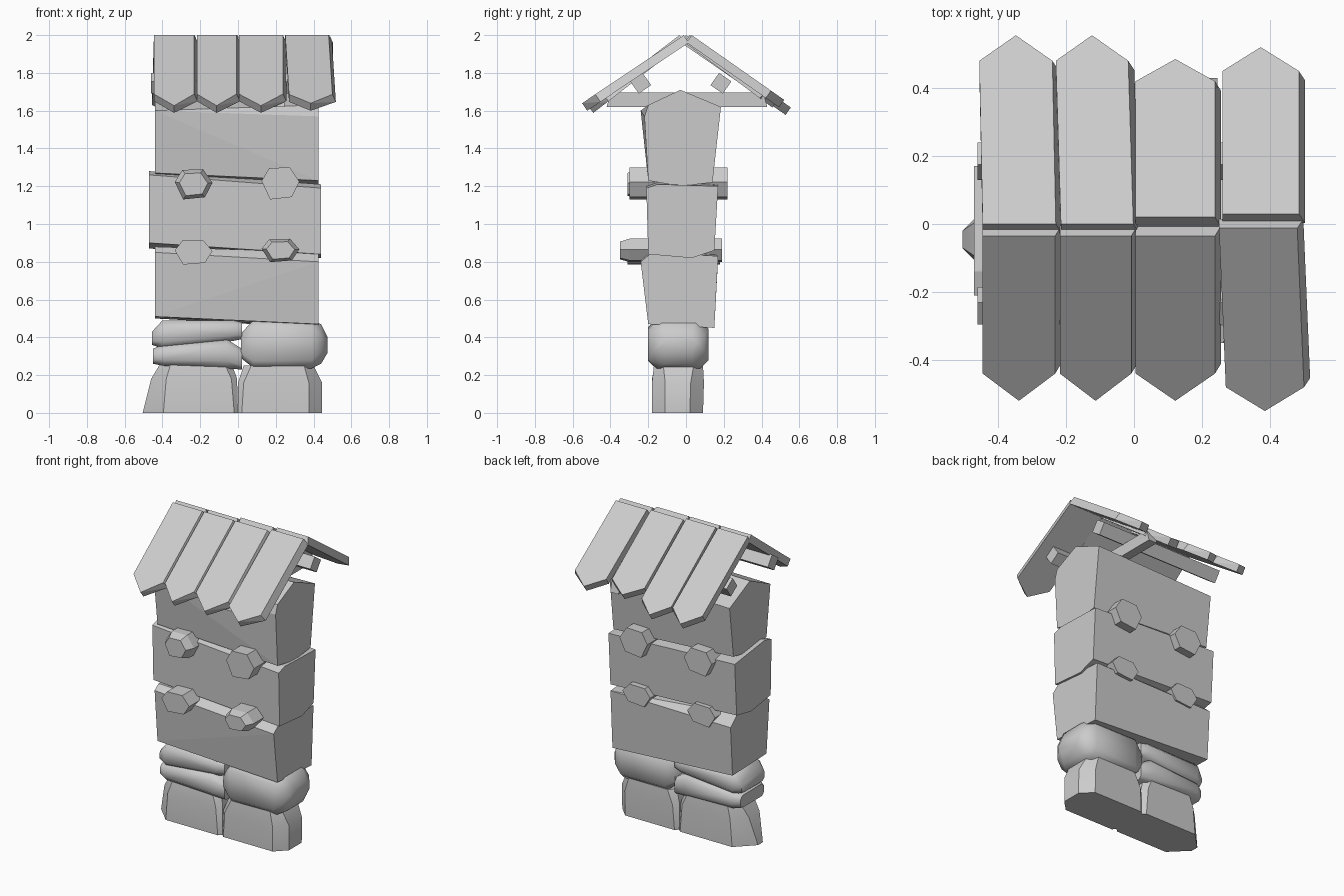
import bpy, bmesh, math
from mathutils import Vector

if "Cube" in bpy.data.objects:
    bpy.data.objects.remove(bpy.data.objects["Cube"])

grey = bpy.data.materials.new("plain grey")
grey.diffuse_color = (0.6, 0.6, 0.6, 1)
grey.use_nodes = True
grey.node_tree.nodes["Principled BSDF"].inputs["Base Color"].default_value = grey.diffuse_color


def hull(name, pts, smooth=None):
    """Convex faceted solid around the given points."""
    bm = bmesh.new()
    for p in pts:
        bm.verts.new(p)
    bmesh.ops.convex_hull(bm, input=bm.verts[:])
    junk = [v for v in bm.verts if not v.link_faces]
    bmesh.ops.delete(bm, geom=junk, context='VERTS')
    bmesh.ops.dissolve_limit(bm, angle_limit=math.radians(1.5),
                             verts=bm.verts[:], edges=bm.edges[:])
    bmesh.ops.recalc_face_normals(bm, faces=bm.faces[:])
    me = bpy.data.meshes.new(name)
    bm.to_mesh(me)
    bm.free()
    if smooth:
        me.polygons.foreach_set("use_smooth", [True] * len(me.polygons))
        me.set_sharp_from_angle(angle=math.radians(smooth))
    me.materials.append(grey)
    ob = bpy.data.objects.new(name, me)
    bpy.context.collection.objects.link(ob)
    return ob


def octagon(a0, a1, b0, b1, c0, c1):
    """Rectangle with cut corners: cut c0 on the a0 side, c1 on the a1 side."""
    d0, d1 = min(c0, 0.45 * (b1 - b0)), min(c1, 0.45 * (b1 - b0))
    return [(a0 + c0, b0), (a1 - c1, b0), (a1, b0 + d1), (a1, b1 - d1),
            (a1 - c1, b1), (a0 + c0, b1), (a0, b1 - d0), (a0, b0 + d0)]


def wall_block(name, left, right, xl, xr):
    """Hull between a left and a right (y, z) end profile."""
    hull(name, [(xl, y, z) for y, z in left] + [(xr, y, z) for y, z in right])


# Wall: three stacked, slightly crooked blocks
wall_block("wall_block_lower",
           [(-0.2, 0.51), (0.15, 0.5), (0.17, 0.82), (0.1, 0.88), (-0.19, 0.88), (-0.23, 0.85)],
           [(-0.2, 0.47), (0.15, 0.45), (0.17, 0.83), (0.02, 0.84), (-0.18, 0.85), (-0.24, 0.80)],
           -0.44, 0.425)
wall_block("wall_block_middle",
           [(-0.2, 0.9), (0.0, 0.87), (0.15, 0.9), (0.17, 1.24), (-0.14, 1.28), (-0.21, 1.26)],
           [(-0.2, 0.84), (0.03, 0.82), (0.15, 0.86), (0.17, 1.2), (-0.15, 1.21), (-0.21, 1.19)],
           -0.47, 0.44)
wall_block("wall_block_top",
           [(-0.2, 1.27), (-0.03, 1.24), (0.14, 1.27), (0.18, 1.6), (-0.03, 1.7), (-0.24, 1.6)],
           [(-0.2, 1.23), (-0.03, 1.2), (0.14, 1.22), (0.185, 1.62), (-0.03, 1.71), (-0.2, 1.63),
            (-0.22, 1.57)],
           -0.44, 0.425)


# Base: two bottom stones, (z, x0, x1, y0, y1, left cut, right cut) rings
def bottom_stone(name, rings):
    hull(name, [(x, y, z) for z, x0, x1, y0, y1, c0, c1 in rings
                for x, y in octagon(x0, x1, y0, y1, c0, c1)], 35)


bottom_stone("base_stone_left", [(0, -0.505, 0.0, -0.18, 0.09, 0.11, 0.02),
                                 (0.18, -0.46, -0.005, -0.18, 0.09, 0.08, 0.03),
                                 (0.28, -0.4, -0.04, -0.16, 0.08, 0.05, 0.04)])
bottom_stone("base_stone_right", [(0, 0.0, 0.445, -0.18, 0.09, 0.02, 0.07),
                                  (0.16, 0.0, 0.445, -0.18, 0.095, 0.03, 0.07),
                                  (0.25, 0.03, 0.4, -0.17, 0.09, 0.04, 0.05)])


# Base: upper rounded stones, (x, y0, y1, z0, z1, cut) rings
def upper_stone(name, rings):
    hull(name, [(x, y, z) for x, y0, y1, z0, z1, c in rings
                for y, z in octagon(y0, y1, z0, z1, c, c)], 50)


upper_stone("upper_stone_right", [(0.015, -0.17, 0.09, 0.29, 0.42, 0.03),
                                  (0.08, -0.2, 0.11, 0.24, 0.49, 0.035),
                                  (0.39, -0.2, 0.12, 0.235, 0.49, 0.045),
                                  (0.44, -0.18, 0.1, 0.26, 0.47, 0.06),
                                  (0.475, -0.13, 0.06, 0.32, 0.4, 0.03)])
upper_stone("upper_stone_left_high", [(-0.455, -0.16, 0.08, 0.36, 0.43, 0.02),
                                      (-0.4, -0.19, 0.11, 0.34, 0.49, 0.035),
                                      (-0.03, -0.19, 0.11, 0.38, 0.49, 0.03),
                                      (0.02, -0.17, 0.09, 0.39, 0.48, 0.02)])
upper_stone("upper_stone_left_low", [(-0.45, -0.16, 0.08, 0.26, 0.34, 0.02),
                                     (-0.4, -0.19, 0.11, 0.25, 0.36, 0.03),
                                     (-0.06, -0.2, 0.11, 0.24, 0.39, 0.035),
                                     (0.02, -0.17, 0.09, 0.23, 0.34, 0.02)])

# Pegs: hexagonal bars through the wall, two with worn, narrowing front ends
HEX = [(-1, 0.15), (-0.6, 0.95), (0.5, 1), (1, 0.1), (0.6, -0.85), (-0.55, -1)]


def peg(name, cx, cz, rx, rz, front, back, worn):
    rings = [(back, 1), (front + (0.05 if worn else 0), 1)]
    if worn:
        rings.append((front, 0.75))
    hull(name, [(cx + rx * s * a, y, cz + rz * s * b) for y, s in rings for a, b in HEX])


peg("peg_upper_left", -0.235, 1.21, 0.1, 0.08, -0.31, 0.215, True)
peg("peg_upper_right", 0.225, 1.215, 0.1, 0.085, -0.3, 0.22, False)
peg("peg_lower_left", -0.235, 0.85, 0.1, 0.065, -0.31, 0.18, False)
peg("peg_lower_right", 0.225, 0.86, 0.1, 0.062, -0.35, 0.19, True)


# Roof planks with pointed eaves: (x0, x1, shift at eave, ridge y, shoulder y, tip y, slope)
def roof_plank(name, side, x0, x1, dx, y0, y1, tip, slope, t=0.048):
    outline = [(x0, y0), (x1, y0), (x1 + dx, y1), ((x0 + x1) / 2 + dx, tip), (x0 + dx, y1)]
    n = Vector((0, side * slope, 1)).normalized() * t
    top = [Vector((x, side * y, 2.0 - slope * (y - y0))) for x, y in outline]
    # the underside reaches a little further right, so the right edge slants
    flare = [Vector((0.018 if i in (1, 2) else 0, 0, 0)) for i in range(5)]
    hull(name, top + [p - n + f for p, f in zip(top, flare)])


FRONT = [(-0.445, -0.232, 0, 0.035, 0.44, 0.52, 0.77),
         (-0.218, -0.008, 0, 0.035, 0.44, 0.52, 0.77),
         (0.005, 0.238, 0, 0.035, 0.44, 0.52, 0.77),
         (0.25, 0.48, 0.02, 0.012, 0.48, 0.55, 0.67)]
BACK = [(-0.445, -0.23, -0.01, 0.0, 0.48, 0.555, 0.69),
        (-0.215, -0.002, -0.015, 0.0, 0.48, 0.555, 0.69),
        (0.005, 0.238, 0, 0.02, 0.42, 0.485, 0.74),
        (0.26, 0.485, 0, 0.03, 0.45, 0.52, 0.70)]
for side, rows, label in ((-1, FRONT, "front"), (1, BACK, "back")):
    for i, row in enumerate(rows):
        roof_plank(f"roof_plank_{label}_{i + 1}", side, *row)

# Purlins: tilted square bars along x under each roof slope
for cy, label in ((-0.24, "front"), (0.185, "back")):
    a = math.radians(35 if cy < 0 else -35)
    corners = [(0.056 * math.cos(a + math.radians(45 + 90 * k)),
                0.056 * math.sin(a + math.radians(45 + 90 * k))) for k in range(4)]
    hull(f"roof_purlin_{label}", [(x, cy + u, 1.745 + v)
                                  for x in (-0.46, 0.43) for u, v in corners])

# Tie beam: horizontal bar across the wall top carrying the eaves
hull("roof_tie_beam", [(x, y, z) for x in (0.185, 0.245)
                       for y, z in ((-0.42, 1.62), (0.43, 1.62), (0.41, 1.695), (-0.4, 1.695))])
